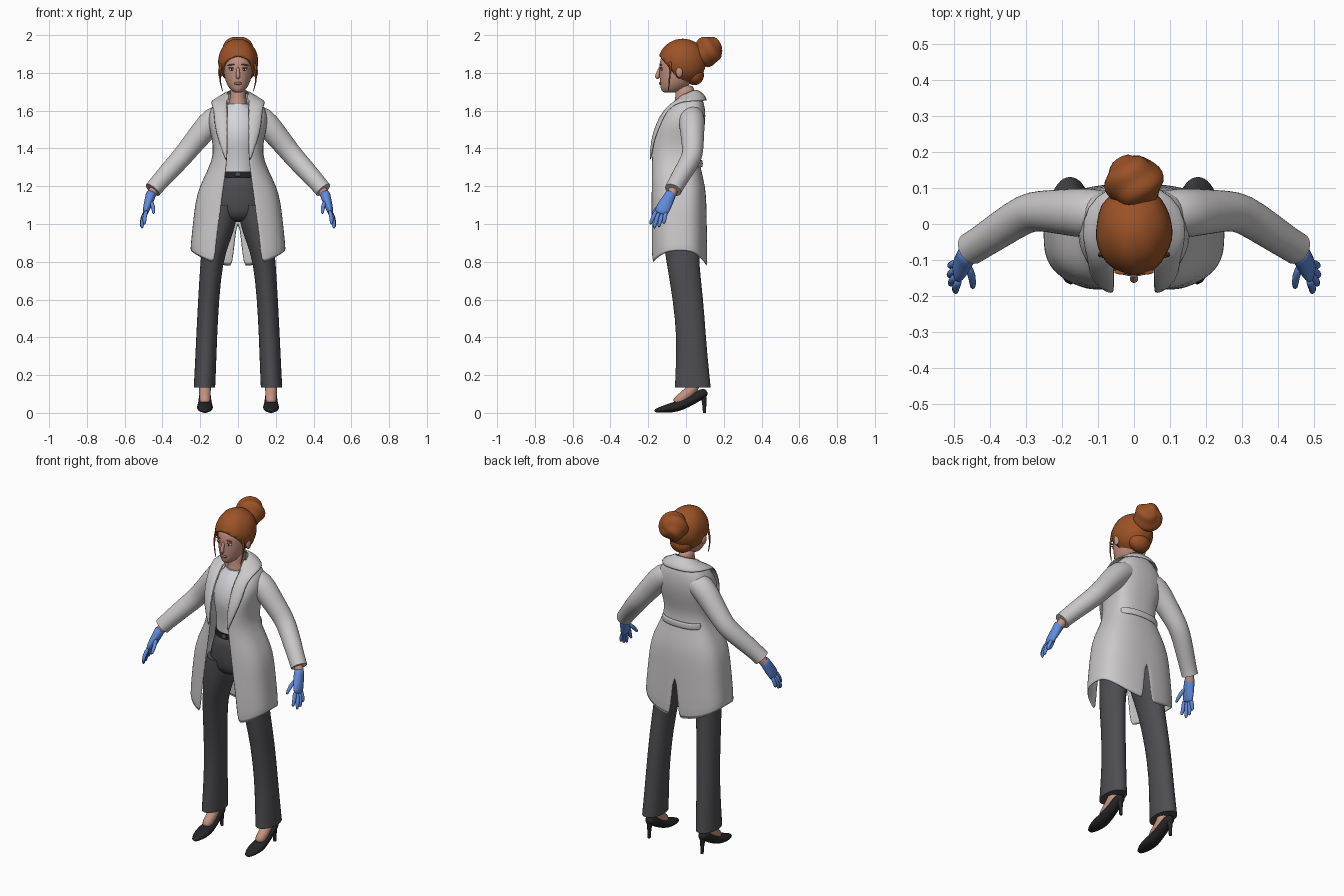
import bpy, bmesh, math
from mathutils import Vector, Matrix

if "Cube" in bpy.data.objects:
    bpy.data.objects.remove(bpy.data.objects["Cube"])


def material(name, rgb):
    m = bpy.data.materials.new(name)
    m.use_nodes = True
    m.diffuse_color = (*rgb, 1)
    bsdf = m.node_tree.nodes["Principled BSDF"]
    bsdf.inputs["Base Color"].default_value = (*rgb, 1)
    bsdf.inputs["Roughness"].default_value = 0.7
    return m


COAT = material("coat grey white", (0.60, 0.58, 0.59))
SHIRT = material("shirt white", (0.67, 0.67, 0.70))
PANTS = material("charcoal cloth", (0.075, 0.073, 0.082))
BLACK = material("black leather", (0.018, 0.018, 0.02))
SKIN = material("skin", (0.55, 0.29, 0.22))
HAIR = material("copper hair", (0.33, 0.085, 0.02))
GLOVE = material("blue rubber", (0.12, 0.26, 0.72))
LIPS = material("lips", (0.38, 0.13, 0.12))
SEG = 20


def finish(name, bm, mat, mirror=False, thick=0, subsurf=1):
    bmesh.ops.recalc_face_normals(bm, faces=bm.faces)
    mesh = bpy.data.meshes.new(name)
    bm.to_mesh(mesh)
    bm.free()
    for p in mesh.polygons:
        p.use_smooth = True
    mesh.materials.append(mat)
    ob = bpy.data.objects.new(name, mesh)
    bpy.context.collection.objects.link(ob)
    if mirror:
        ob.modifiers.new("mirror", "MIRROR").merge_threshold = 0.0005
    if thick:
        s = ob.modifiers.new("thickness", "SOLIDIFY")
        s.thickness, s.offset = thick, 0
    if subsurf:
        s = ob.modifiers.new("smooth", "SUBSURF")
        s.levels = s.render_levels = subsurf
    return ob


def skin_rings(name, rings, mat, mirror=False, hard=False):
    """Join closed rings of points into a capped solid."""
    bm = bmesh.new()
    vs = [[bm.verts.new(p) for p in r] for r in rings]
    n = len(vs[0])
    for a, b in zip(vs, vs[1:]):
        for i in range(n):
            bm.faces.new((a[i], a[(i + 1) % n], b[(i + 1) % n], b[i]))
    crease = bm.edges.layers.float.new("crease_edge")
    for end in (vs[0], vs[-1]):
        cap = bm.faces.new(end)
        if hard:
            for e in cap.edges:
                e[crease], e.smooth = 1, False
    return finish(name, bm, mat, mirror)


def loft(name, rows, mat, mirror=False, hard=False):
    """Stack of ellipses, each row: z, x min, x max, y front, y back."""
    rings = []
    for z, x0, x1, y0, y1 in rows:
        rings.append([((x0 + x1) / 2 + (x1 - x0) / 2 * math.cos(a),
                       (y0 + y1) / 2 + (y1 - y0) / 2 * math.sin(a), z)
                      for a in (math.tau * i / SEG for i in range(SEG))])
    return skin_rings(name, rings, mat, mirror, hard)


def body(name, rows, mat, hard=False):
    return loft(name, [(z, -x, x, a, b) for z, x, a, b in rows], mat, False, hard)


def tube(name, pts, mat, mirror=True, hard=False, ref=(0, 1, 0), n=12):
    """Tube along x, y, z, radius (and optional second radius)."""
    ps = [Vector(p[:3]) for p in pts]
    rings = []
    for i, p in enumerate(pts):
        d = (ps[min(i + 1, len(ps) - 1)] - ps[max(i - 1, 0)]).normalized()
        v = d.cross(Vector(ref)).normalized()
        u = v.cross(d)
        rings.append([ps[i] + u * p[3] * math.cos(a) + v * p[-1] * math.sin(a)
                      for a in (math.tau * k / n for k in range(n))])
    return skin_rings(name, rings, mat, mirror, hard)


def sheet(name, rows, mat, thick):
    bm = bmesh.new()
    vs = [[bm.verts.new(p) for p in r] for r in rows]
    for a, b in zip(vs, vs[1:]):
        for i in range(len(a) - 1):
            bm.faces.new((a[i], a[i + 1], b[i + 1], b[i]))
    return finish(name, bm, mat, True, thick)


def ball(name, loc, radii, mat, mirror=False, warp=None, cut=None, tilt=0, thick=0):
    bm = bmesh.new()
    bmesh.ops.create_uvsphere(bm, u_segments=32, v_segments=20, radius=1)
    if warp:
        for v in bm.verts:
            v.co *= warp(v.co)
    m = Matrix.Translation(loc) @ Matrix.Rotation(tilt, 4, "Y") @ Matrix.Diagonal((*radii, 1))
    bm.transform(m)
    if cut:
        bmesh.ops.bisect_plane(bm, geom=bm.verts[:] + bm.edges[:] + bm.faces[:],
                               plane_co=cut[0], plane_no=cut[1], clear_inner=True)
    return finish(name, bm, mat, mirror, thick, 0)


# Head and face
body("head", [(1.695, .018, -.118, -.06), (1.705, .035, -.132, -.02), (1.73, .055, -.137, .01),
              (1.76, .068, -.14, .04), (1.80, .077, -.142, .06), (1.85, .081, -.143, .07),
              (1.89, .079, -.132, .07), (1.93, .06, -.095, .05), (1.955, .03, -.06, .02)], SKIN)
body("neck", [(1.74, .04, -.055, .045), (1.69, .041, -.057, .045), (1.65, .044, -.058, .05),
              (1.60, .07, -.08, .06)], SKIN)
tube("nose", [(0, -.136, 1.835, .007), (0, -.147, 1.80, .010), (0, -.155, 1.78, .013),
              (0, -.147, 1.768, .009)], SKIN, False)
ball("lips", (0, -.134, 1.744), (.022, .009, .008), LIPS)
ball("ears", (.094, -.035, 1.805), (.012, .018, .03), SKIN, True)
ball("eyes", (.033, -.1295, 1.819), (.015, .007, .007), SHIRT, True)
ball("irises", (.033, -.134, 1.819), (.006, .004, .006), BLACK, True)
ball("eyelids", (.033, -.130, 1.826), (.018, .008, .003), LIPS, True)
ball("eyebrows", (.035, -.133, 1.843), (.02, .007, .003), HAIR, True, tilt=.1)

# Hair cap with combed waves, bun with a twist, loose strands
ball("hair_cap", (0, -.018, 1.86), (.097, .117, .112), HAIR,
     warp=lambda c: 1 + .018 * math.sin(9 * c.x + 5 * c.y) * (1 - c.z * c.z),
     cut=((0, -.06, 1.80), (0, 1.2, 1)), thick=.018)
ball("hair_nape", (0, .045, 1.79), (.066, .05, .055), HAIR)
ball("hair_bun", (0, .117, 1.915), (.08, .073, .079), HAIR,
     warp=lambda c: 1 + .06 * math.sin(3 * math.atan2(c.z, c.x) + 5 * c.y))
tube("hair_strands", [(.085, -.08, 1.87, .008), (.097, -.085, 1.81, .006),
                      (.096, -.088, 1.75, .004), (.078, -.095, 1.695, .002)], HAIR, n=8)

# Shirt, belt and trousers
body("shirt", [(1.25, .10, -.125, .045), (1.32, .095, -.125, .04), (1.40, .10, -.138, .045),
               (1.47, .113, -.153, .06), (1.55, .115, -.13, .07), (1.60, .095, -.098, .07),
               (1.635, .055, -.072, .06)], SHIRT, True)
body("belt", [(1.247, .108, -.135, .055), (1.277, .104, -.132, .05)], BLACK, True)
ball("belt_buckle", (0, -.134, 1.262), (.016, .007, .012), PANTS)
body("trouser_hips", [(1.27, .10, -.128, .048), (1.20, .125, -.135, .07), (1.10, .155, -.136, .085),
                      (1.04, .14, -.125, .08), (1.01, .09, -.08, .06)], PANTS)
loft("trouser_legs", [(1.10, 0, .16, -.13, .082), (1.0, .008, .185, -.13, .083),
                      (.90, .045, .19, -.12, .075), (.80, .08, .20, -.105, .068),
                      (.60, .10, .212, -.07, .093), (.40, .11, .222, -.05, .106),
                      (.25, .115, .229, -.055, .12), (.135, .12, .235, -.06, .132)],
     PANTS, True, True)


# Long open coat: half of each level runs from front edge round to centre back
def coat_point(row, t, hem=False):
    z, xi, xo, ye, cy, yb, slit = row
    t0 = math.asin((xi / xo) ** (1 / .85))
    t = t0 + (math.pi - t0) * t
    c = math.cos(t)
    depth = (cy - ye) / math.cos(t0) ** .7 if c > 0 else yb - cy
    x = xo * max(math.sin(t), 0) ** .85
    if x < .0005:
        x = 0
    y = cy - math.copysign(abs(c) ** .7, c) * depth
    return (max(x, slit), y, z - .085 * c * c if hem else z)


coat_rows = [(.855, .122, .25, -.178, -.03, .11, .03), (.93, .112, .243, -.18, -.03, .108, .014),
             (1.02, .098, .233, -.18, -.03, .106, 0), (1.12, .085, .222, -.18, -.03, .104, 0),
             (1.20, .075, .20, -.18, -.03, .098, 0), (1.29, .062, .153, -.178, -.03, .075, 0),
             (1.37, .055, .124, -.178, -.02, .06, 0), (1.46, .055, .135, -.174, 0, .085, 0),
             (1.54, .055, .158, -.145, 0, .10, 0), (1.61, .055, .145, -.095, .01, .098, 0),
             (1.66, .052, .10, -.05, .02, .085, 0), (1.69, .045, .06, -.01, .03, .065, 0)]
STEPS = 18
sheet("coat_body", [[coat_point(r, i / STEPS, k == 0) for i in range(STEPS + 1)]
                    for k, r in enumerate(coat_rows)], COAT, .008)
sheet("coat_back_strap", [[coat_point((z, .055, .137, -.17, -.02, .083, 0), .6 + .4 * i / 8)
                           for i in range(9)] for z in (1.30, 1.32, 1.34)], COAT, .012)

# Folded collar running down into lapels
fold = [(0, .05, 1.712), (.045, .04, 1.71), (.058, 0, 1.695), (.056, -.06, 1.65),
        (.055, -.115, 1.60), (.055, -.158, 1.53), (.055, -.183, 1.44), (.057, -.186, 1.33)]
edge = [(0, .112, 1.655), (.075, .104, 1.65), (.135, .05, 1.65), (.15, -.03, 1.648),
        (.128, -.098, 1.61), (.128, -.132, 1.53), (.105, -.172, 1.44), (.062, -.184, 1.33)]
bulge = [tuple((a + b) / 2 + d for a, b, d in zip(f, e, (.004, -.006 if i > 2 else .012, .008)))
         for i, (f, e) in enumerate(zip(fold, edge))]
bulge[0] = (0, *bulge[0][1:])
sheet("coat_collar", [fold, bulge, edge], COAT, .01)

# Sleeves
tube("coat_sleeves", [(.07, .03, 1.575, .06), (.13, .03, 1.558, .072), (.19, .033, 1.485, .064),
                      (.26, .037, 1.40, .057), (.30, .032, 1.35, .055), (.37, -.015, 1.275, .051),
                      (.43, -.055, 1.207, .046), (.452, -.068, 1.18, .046)],
     COAT, hard=True, n=SEG)

# Wrists and gloved hands
tube("wrists", [(.43, -.055, 1.21, .027), (.462, -.08, 1.15, .026)], SKIN, hard=True)
tube("glove_palms", [(.457, -.074, 1.172, .031, .031), (.466, -.09, 1.14, .032, .027),
                     (.478, -.112, 1.10, .039, .023), (.488, -.128, 1.07, .039, .018),
                     (.491, -.134, 1.05, .032, .012)], GLOVE)
fingers = {
    "thumbs": [(.464, -.11, 1.125), (.447, -.148, 1.09), (.447, -.182, 1.05)],
    "index_fingers": [(.484, -.155, 1.075), (.497, -.177, 1.03), (.494, -.191, .995)],
    "middle_fingers": [(.489, -.141, 1.065), (.508, -.16, 1.018), (.508, -.169, .972)],
    "ring_fingers": [(.490, -.123, 1.06), (.511, -.138, 1.015), (.511, -.145, .98)],
    "little_fingers": [(.487, -.105, 1.07), (.508, -.114, 1.03), (.511, -.117, .998)]}
for name, pts in fingers.items():
    tube("glove_" + name, [(*p, r) for p, r in zip(pts, (.013, .012, .009))], GLOVE, n=8)

# Feet and high heeled shoes
tube("feet", [(.175, .05, .17, .032), (.175, .035, .125, .033), (.175, -.005, .09, .031),
              (.175, -.065, .045, .03)], SKIN)
tube("shoe_uppers", [(.175, .114, .11, .02, .018), (.175, .085, .104, .032, .03),
                     (.175, .03, .066, .035, .026), (.175, -.03, .038, .041, .028),
                     (.175, -.075, .028, .046, .028), (.175, -.125, .018, .038, .018),
                     (.175, -.17, .01, .014, .01)], BLACK, ref=(1, 0, 0))
tube("shoe_heels", [(.175, .09, .105, .022), (.175, .097, .06, .011), (.175, .098, 0, .009)],
     BLACK, hard=True)
